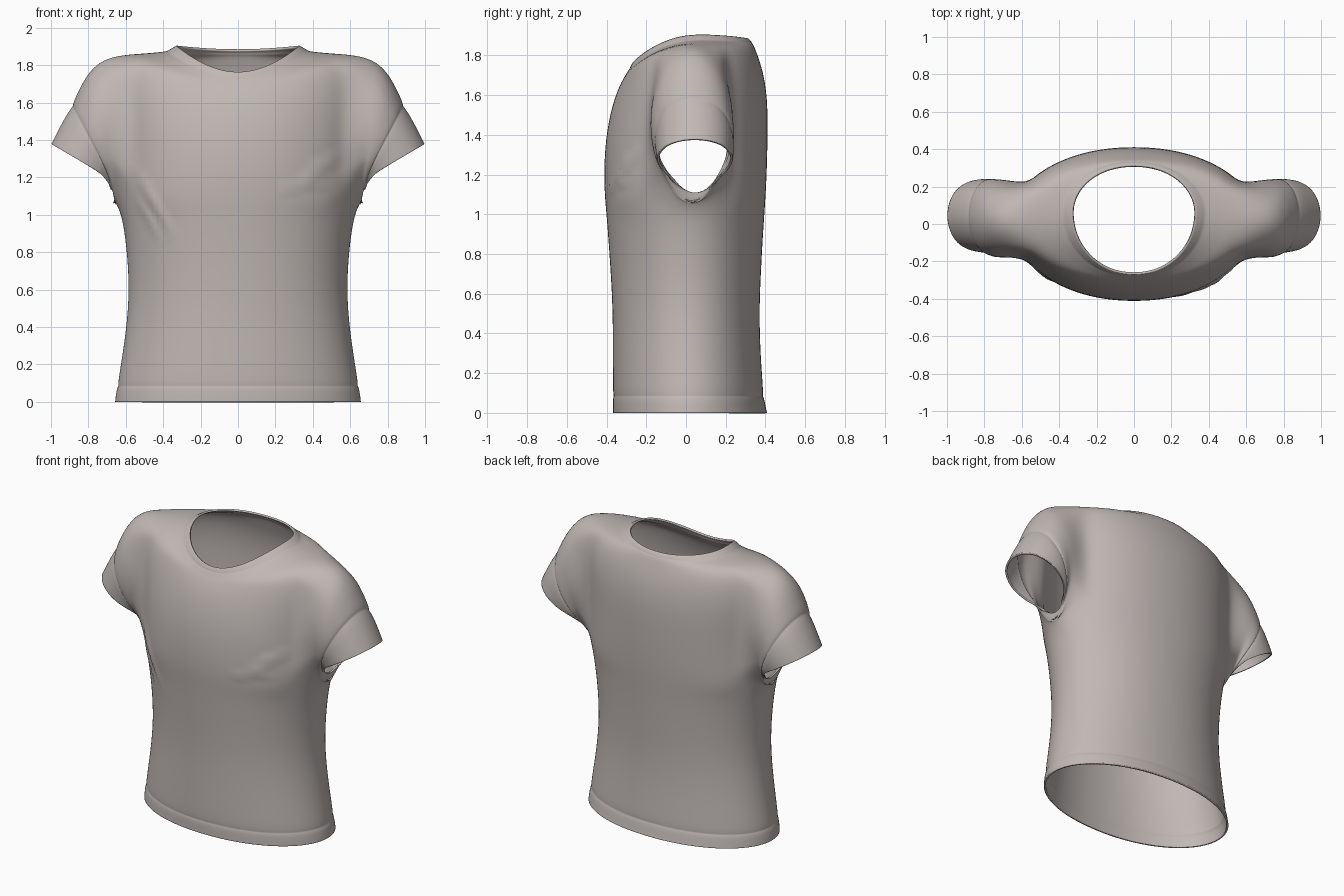
import bpy, bmesh
from math import sin, cos, pi, atan2
from mathutils import Vector

if "Cube" in bpy.data.objects:
    bpy.data.objects.remove(bpy.data.objects["Cube"], do_unlink=True)

cloth = bpy.data.materials.new("warm grey cloth")
cloth.use_nodes = True
colour = (0.53, 0.48, 0.46, 1)
cloth.diffuse_color = colour
cloth.node_tree.nodes["Principled BSDF"].inputs["Base Color"].default_value = colour

SEG = 36          # vertices round the torso
HALF = 3          # armhole half width in columns
ARM_LOW, ARM_TOP = 10, 15   # ring numbers that bound the armhole

# Torso rings: half width, front y, back y, front z, back z, side z
RINGS = [
    (.66, -.37, .41, 0, 0, 0), (.658, -.37, .405, .02, .02, .02),
    (.65, -.37, .395, .075, .075, .075), (.641, -.364, .387, .085, .085, .085),
    (.646, -.37, .392, .095, .095, .095), (.615, -.37, .377, .28, .28, .28),
    (.587, -.37, .37, .5, .5, .5), (.587, -.38, .378, .7, .7, .7),
    (.605, -.393, .388, .88, .88, .88), (.625, -.402, .396, 1.0, 1.0, 1.0),
    (.66, -.412, .403, 1.1, 1.1, 1.07), (.65, -.415, .41, 1.25, 1.25, 1.25),
    (.65, -.402, .413, 1.42, 1.42, 1.42), (.66, -.365, .412, 1.58, 1.58, 1.58),
    (.66, -.325, .392, 1.67, 1.71, 1.74), (.61, -.305, .365, 1.70, 1.79, 1.857),
    (.48, -.296, .347, 1.715, 1.84, 1.864), (.395, -.289, .338, 1.728, 1.857, 1.873),
    (.38, -.283, .332, 1.734, 1.863, 1.876), (.365, -.282, .331, 1.742, 1.87, 1.886),
    (.33, -.27, .315, 1.762, 1.885, 1.905),
]

# Sleeve loops: top x, top z, bottom x, bottom z, y centre, half depth
SLEEVE = [
    (.72, 1.838, .655, 1.115, .03, .212), (.80, 1.768, .657, 1.13, .03, .214),
    (.852, 1.67, .659, 1.145, .035, .212), (.884, 1.6, .66, 1.155, .04, .207),
    (.882, 1.585, .66, 1.158, .04, .2), (.898, 1.57, .66, 1.16, .042, .204),
    (.945, 1.49, .66, 1.17, .045, .202), (.99, 1.4, .66, 1.178, .045, .198),
    (1.0, 1.38, .66, 1.18, .045, .196),
]


def torso_point(row, col):
    rx, yf, yb, zf, zb, zs = RINGS[row]
    t = 2 * pi * col / SEG
    mid = .06 if row > ARM_TOP else .02
    y = mid + (yb - mid if sin(t) > 0 else mid - yf) * sin(t)
    side = abs(cos(t)) ** 1.8
    z = (zb if sin(t) > 0 else zf) * (1 - side) + zs * side
    # Curve the bottom of the armhole upward
    off = min(col % (SEG // 2), SEG // 2 - col % (SEG // 2))
    if row == ARM_LOW and off <= HALF:
        z = RINGS[row][5] + .11 * (off / HALF) ** 2
    x = rx * abs(cos(t)) ** .95 * (1 if cos(t) > 0 else -1)
    return x, y, z


bm = bmesh.new()
grid = [[bm.verts.new(torso_point(r, c)) for c in range(SEG)] for r in range(len(RINGS))]


def bridge(lower, upper, skip=lambda i: False):
    n = len(lower)
    for i in range(n):
        if not skip(i):
            j = (i + 1) % n
            bm.faces.new((lower[i], lower[j], upper[j], upper[i]))


def in_armhole(c):
    return (c + HALF) % (SEG // 2) < 2 * HALF


# Torso, left open at the hem, neck and armholes
for r in range(len(RINGS) - 1):
    hole = ARM_LOW <= r < ARM_TOP
    bridge(grid[r], grid[r + 1], in_armhole if hole else lambda i: False)

# Sleeves, grown from the armhole edges
for side, base in ((1, 0), (-1, SEG // 2)):
    cols = [(base + k) % SEG for k in range(-HALF, HALF + 1)]
    rows = range(ARM_LOW + 1, ARM_TOP)
    loop = [grid[ARM_LOW][c] for c in cols] + [grid[r][cols[-1]] for r in rows]
    loop += [grid[ARM_TOP][c] for c in reversed(cols)] + [grid[r][cols[0]] for r in reversed(rows)]
    angles = [atan2((v.co.y - .03) / .2, (v.co.z - 1.47) / .39) for v in loop]
    for tx, tz, bx, bz, yc, hy in SLEEVE:
        ring = []
        for a in angles:
            k = (1 + cos(a)) / 2
            dip = .08 * max(0, -cos(a)) ** 5
            ring.append(bm.verts.new((side * (bx + (tx - bx) * k), yc + hy * sin(a),
                                      bz + (tz - bz) * k - dip)))
        bridge(loop, ring)
        loop = ring

mesh = bpy.data.meshes.new("shirt")
bm.to_mesh(mesh)
bm.free()
mesh.materials.append(cloth)
shirt = bpy.data.objects.new("shirt", mesh)
bpy.context.collection.objects.link(shirt)
bpy.context.view_layer.objects.active = shirt
shirt.select_set(True)
sub = shirt.modifiers.new("smooth cloth", "SUBSURF")
sub.levels = sub.render_levels = 2
bpy.ops.object.modifier_apply(modifier=sub.name)

# Soft folds on the front: start x, z, end x, z, height, width
FOLDS = [
    (.2, 1.13, .54, 1.2, .012, .025), (.34, 1.2, .55, 1.31, .016, .03),
    (-.57, 1.28, -.33, .85, .012, .03), (-.55, 1.1, -.4, .85, .01, .025),
]
for v in shirt.data.vertices:
    if v.co.y > -.12 or abs(v.co.x) > .6:
        continue
    p = Vector((v.co.x, v.co.z))
    for x0, z0, x1, z1, height, width in FOLDS:
        a, d = Vector((x0, z0)), Vector((x1 - x0, z1 - z0))
        k = (p - a).dot(d) / d.length_squared
        if 0 < k < 1:
            dist = (p - a - d * k).length / width
            v.co.y -= height * sin(pi * k) * (1 - dist * dist) * 2.718 ** (-dist * dist)

# Cloth thickness
solid = shirt.modifiers.new("cloth thickness", "SOLIDIFY")
solid.thickness = .012
solid.offset = -1
bpy.ops.object.shade_smooth_by_angle(angle=pi / 3)
